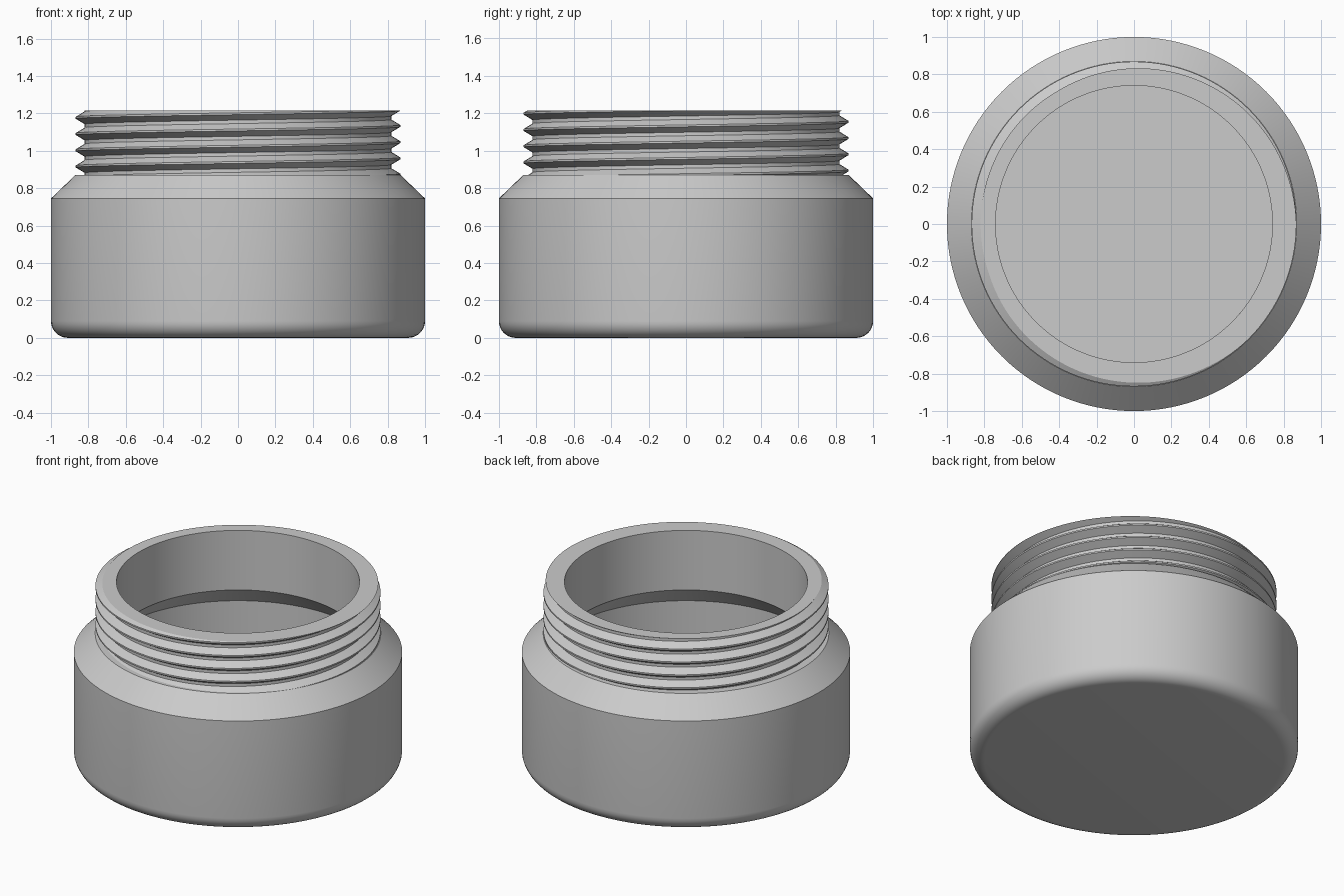
import bpy
import bmesh
import math

cube = bpy.data.objects.get("Cube")
if cube:
    bpy.data.objects.remove(cube, do_unlink=True)

SEGMENTS = 128
TOP, SHOULDER, BORE = 1.215, 0.87, 0.74
ROOT, CREST, PITCH = 0.82, 0.868, 0.0868

# One plain grey for the whole jar
grey = bpy.data.materials.new("plain_grey")
grey.use_nodes = True
colour = (0.6, 0.6, 0.6, 1)
grey.diffuse_color = colour
grey.node_tree.nodes["Principled BSDF"].inputs["Base Color"].default_value = colour


def finish(name, bm):
    mesh = bpy.data.meshes.new(name)
    bm.to_mesh(mesh)
    bm.free()
    mesh.materials.append(grey)
    obj = bpy.data.objects.new(name, mesh)
    bpy.context.collection.objects.link(obj)
    bpy.ops.object.select_all(action='DESELECT')
    obj.select_set(True)
    bpy.context.view_layer.objects.active = obj
    bpy.ops.object.shade_smooth_by_angle(angle=math.radians(25))
    return obj


def lathe(name, profile):
    """Spin a (radius, height) profile, ordered so that normals face out."""
    bm = bmesh.new()
    verts = [bm.verts.new((r, 0, z)) for r, z in profile]
    edges = [bm.edges.new(pair) for pair in zip(verts, verts[1:])]
    bmesh.ops.spin(bm, geom=verts + edges, cent=(0, 0, 0), axis=(0, 0, 1),
                   angle=math.tau, steps=SEGMENTS, use_merge=True)
    bmesh.ops.remove_doubles(bm, verts=bm.verts, dist=0.0001)
    bmesh.ops.dissolve_degenerate(bm, edges=bm.edges, dist=0.0001)
    bm.normal_update()
    # Outer floor must face down, inner floor must face up
    floor = min(bm.faces, key=lambda f: f.calc_center_median().z)
    wanted = -1 if profile[0][1] == 0 else 1
    if floor.normal.z * wanted < 0:
        bmesh.ops.reverse_faces(bm, faces=bm.faces)
    return finish(name, bm)


# Outer shell with rounded foot and sloped shoulder
fillet = 0.09
foot = [(1 - fillet + fillet * math.sin(a), fillet - fillet * math.cos(a))
        for a in (math.pi / 2 * i / 8 for i in range(9))]
lathe("jar_body", [(0, 0)] + foot + [(1, 0.745), (0.87, SHOULDER), (0.8, SHOULDER)])

# Hollow inside, wider below the neck
lathe("jar_interior", [(BORE, TOP), (BORE, 0.815), (0.875, 0.68),
                       (0.875, 0.125), (0, 0.125)])

# Threaded neck: a helical ribbon trimmed flat at both ends
flank, flat = 0.034, 0.005
tooth = [(ROOT, -flank), (CREST, -flat), (CREST, flat),
         (ROOT, flank), (ROOT, PITCH - flank)]
start, turns = 1.133 - 5 * PITCH, 8
bm = bmesh.new()
rows = []
for i in range(turns * SEGMENTS + 1):
    a = math.tau * i / SEGMENTS
    lift = start + PITCH * i / SEGMENTS
    rows.append([bm.verts.new((r * math.cos(a), r * math.sin(a), z + lift))
                 for r, z in tooth])
for a, b in zip(rows, rows[1:]):
    for j in range(len(tooth) - 1):
        bm.faces.new((a[j], b[j], b[j + 1], a[j + 1]))
bmesh.ops.remove_doubles(bm, verts=bm.verts, dist=0.0001)
for z, side in ((SHOULDER, -1), (TOP, 1)):
    bmesh.ops.bisect_plane(bm, geom=bm.verts[:] + bm.edges[:] + bm.faces[:],
                           plane_co=(0, 0, z), plane_no=(0, 0, side), clear_outer=True)

# Flat rim drawn in from the cut thread to the bore
rim = [e for e in bm.edges if e.is_boundary
       and all(abs(v.co.z - TOP) < 0.0005 for v in e.verts)]
made = bmesh.ops.extrude_edge_only(bm, edges=rim)["geom"]
for v in (g for g in made if isinstance(g, bmesh.types.BMVert)):
    scale = BORE / math.hypot(v.co.x, v.co.y)
    v.co.x *= scale
    v.co.y *= scale
bm.normal_update()
flipped = [f for f in bm.faces if abs(f.calc_center_median().z - TOP) < 0.0005
           and f.normal.z < 0]
bmesh.ops.reverse_faces(bm, faces=flipped)
finish("threaded_neck", bm)
